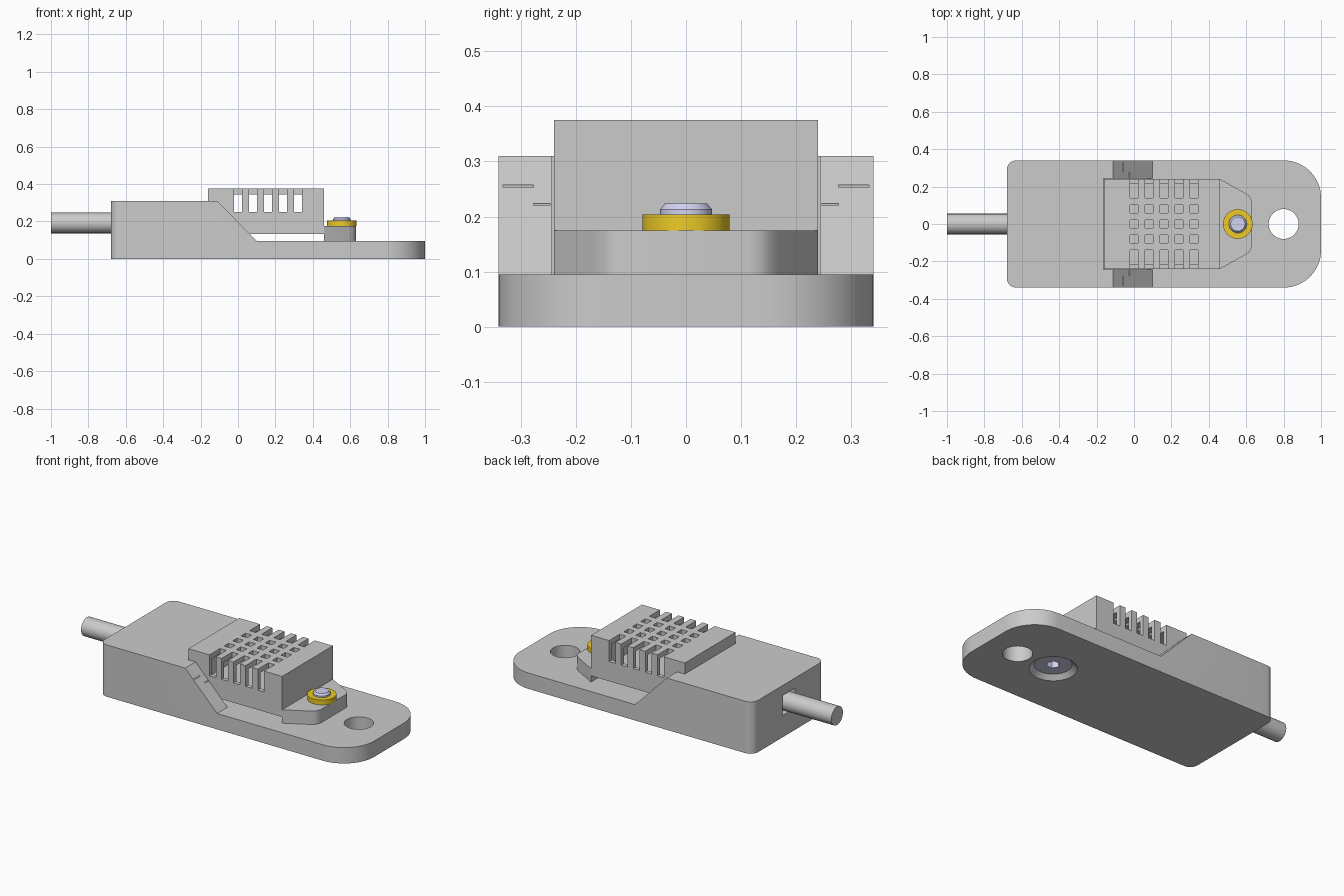
import bpy, bmesh
from math import cos, sin, pi, radians
from mathutils import Matrix, Vector

if "Cube" in bpy.data.objects:
    bpy.data.objects.remove(bpy.data.objects["Cube"])


def finish(bm, name, color=None, smooth=True):
    bmesh.ops.recalc_face_normals(bm, faces=bm.faces)
    me = bpy.data.meshes.new(name)
    bm.to_mesh(me)
    bm.free()
    ob = bpy.data.objects.new(name, me)
    bpy.context.collection.objects.link(ob)
    if color:
        mat = bpy.data.materials.new(name + "_colour")
        mat.diffuse_color = color
        mat.use_nodes = True
        mat.node_tree.nodes["Principled BSDF"].inputs["Base Color"].default_value = mat.diffuse_color
        me.materials.append(mat)
    if smooth:
        shade(ob)
    return ob


def activate(ob):
    bpy.ops.object.select_all(action='DESELECT')
    ob.select_set(True)
    bpy.context.view_layer.objects.active = ob


def shade(ob):
    activate(ob)
    bpy.ops.object.shade_smooth_by_angle(angle=radians(30))


def prism(name, pts, lo, hi, axis='z', **kw):
    """Extrude a 2D outline along z (xy outline) or y (xz outline)."""
    bm = bmesh.new()
    place = (lambda p, h: (p[0], p[1], h)) if axis == 'z' else (lambda p, h: (p[0], h, p[1]))
    a = [bm.verts.new(place(p, lo)) for p in pts]
    b = [bm.verts.new(place(p, hi)) for p in pts]
    bm.faces.new(a)
    bm.faces.new(b)
    n = len(pts)
    for i in range(n):
        bm.faces.new((a[i], a[(i + 1) % n], b[(i + 1) % n], b[i]))
    return finish(bm, name, **kw)


def boxes(name, spans, rot=None):
    """One mesh of several boxes given as (x0, x1, y0, y1, z0, z1)."""
    bm = bmesh.new()
    for x0, x1, y0, y1, z0, z1 in spans:
        c = Vector(((x0 + x1) / 2, (y0 + y1) / 2, (z0 + z1) / 2))
        m = Matrix.Translation(c) @ (rot or Matrix()) @ Matrix.Diagonal((x1 - x0, y1 - y0, z1 - z0, 1))
        bmesh.ops.create_cube(bm, size=1, matrix=m)
    return finish(bm, name, smooth=False)


def lathe(name, profile, x, closed=False, n=48, **kw):
    """Revolve (radius, z) points round a vertical axis at x."""
    bm = bmesh.new()
    vs = [bm.verts.new((r, 0, z)) for r, z in profile]
    pairs = list(zip(vs, vs[1:])) + ([(vs[-1], vs[0])] if closed else [])
    es = [bm.edges.new(p) for p in pairs]
    bmesh.ops.spin(bm, geom=vs + es, cent=(0, 0, 0), axis=(0, 0, 1), angle=2 * pi, steps=n)
    bmesh.ops.remove_doubles(bm, verts=bm.verts, dist=1e-5)
    bmesh.ops.translate(bm, verts=bm.verts, vec=(x, 0, 0))
    return finish(bm, name, **kw)


def cut(ob, *cutters):
    for c in cutters:
        m = ob.modifiers.new("cut", 'BOOLEAN')
        m.operation, m.solver, m.object = 'DIFFERENCE', 'EXACT', c
        activate(ob)
        bpy.ops.object.modifier_apply(modifier=m.name)
        bpy.data.objects.remove(c)
    shade(ob)


def arc(cx, cy, r, a0, n):
    return [(cx + r * cos(radians(a0 + 90 * i / n)), cy + r * sin(radians(a0 + 90 * i / n)))
            for i in range(n + 1)]


def disc(x, r, n=48):
    return [(x + r * cos(2 * pi * i / n), r * sin(2 * pi * i / n)) for i in range(n)]


SCREW_X = 0.555

# Base: rounded plate rising to a block with a sloped front
outline = (arc(0.8, 0.14, 0.2, 0, 16) + arc(-0.63, 0.29, 0.05, 90, 8)
           + arc(-0.63, -0.29, 0.05, 180, 8) + arc(0.8, -0.14, 0.2, 270, 16))
base = prism("base", outline, 0, 0.31)
slope = [(-0.16, 0.36), (0.10, 0.095), (1.1, 0.095), (1.1, 0.36)]
slits = []
for s in (-1, 1):
    for x, z, y0, y1 in ((-0.058, 0.255, 0.277, 0.332), (-0.025, 0.222, 0.247, 0.277)):
        slits.append((x - 0.01, x + 0.01, *sorted((s * y0, s * y1)), z - 0.002, z + 0.002))
cut(base,
    prism("slope_cutter", slope, -0.5, 0.5, axis='y'),
    boxes("pocket_cutter", [(-0.162, 0.3, -0.243, 0.243, 0.095, 0.5)]),
    boxes("cable_hole_cutter", [(-0.8, -0.6, -0.06, 0.06, 0.13, 0.25)]),
    boxes("slit_cutter", slits),
    prism("mounting_hole_cutter", disc(0.8, 0.08), -0.1, 0.5),
    lathe("countersink_cutter", [(0, -0.02), (0.147, -0.02), (0.048, 0.079), (0.048, 0.3), (0, 0.3)], SCREW_X))

# Sensor cover: hollow box with a grid of vents
cover = boxes("sensor_cover", [(-0.16, 0.46, -0.24, 0.24, 0.132, 0.375)])
vents = []
for i in range(5):
    x0, x1 = 0.08 * i - 0.021, 0.08 * i + 0.021
    for y in (-0.08, 0, 0.08):
        vents.append((x0, x1, y - 0.021, y + 0.021, 0.3, 0.4))
    for y0, y1 in ((-0.26, -0.14), (0.14, 0.26)):
        vents.append((x0, x1, y0, y1, 0.25, 0.4))
cut(cover,
    boxes("cavity_cutter", [(-0.13, 0.43, -0.215, 0.215, 0.16, 0.345)]),
    boxes("vent_cutter", vents))

# Mounting tab of the cover
half = [(0.46, -0.24), (0.59, -0.168), (0.613, -0.152), (0.626, -0.135), (0.63, -0.115)]
prism("cover_tab", half + [(x, -y) for x, y in reversed(half)], 0.095, 0.175)

# Washer
lathe("washer", [(0.048, 0.175), (0.079, 0.175), (0.079, 0.204), (0.048, 0.204)], SCREW_X,
      closed=True, color=(0.85, 0.6, 0.02, 1))

# Countersunk screw with hex socket
screw = lathe("screw", [(0, 0.025), (0.1, 0.025), (0.047, 0.078), (0.047, 0.213), (0.038, 0.224), (0, 0.224)],
              SCREW_X, color=(0.65, 0.65, 0.88, 1))
cut(screw, prism("socket_cutter", disc(SCREW_X, 0.036, 6), -0.01, 0.07, smooth=False))

# Cable
bm = bmesh.new()
bmesh.ops.create_cone(bm, cap_ends=True, segments=40, radius1=0.055, radius2=0.055, depth=0.4,
                      matrix=Matrix.Translation((-0.8, 0, 0.192)) @ Matrix.Rotation(pi / 2, 4, 'Y'))
finish(bm, "cable")
